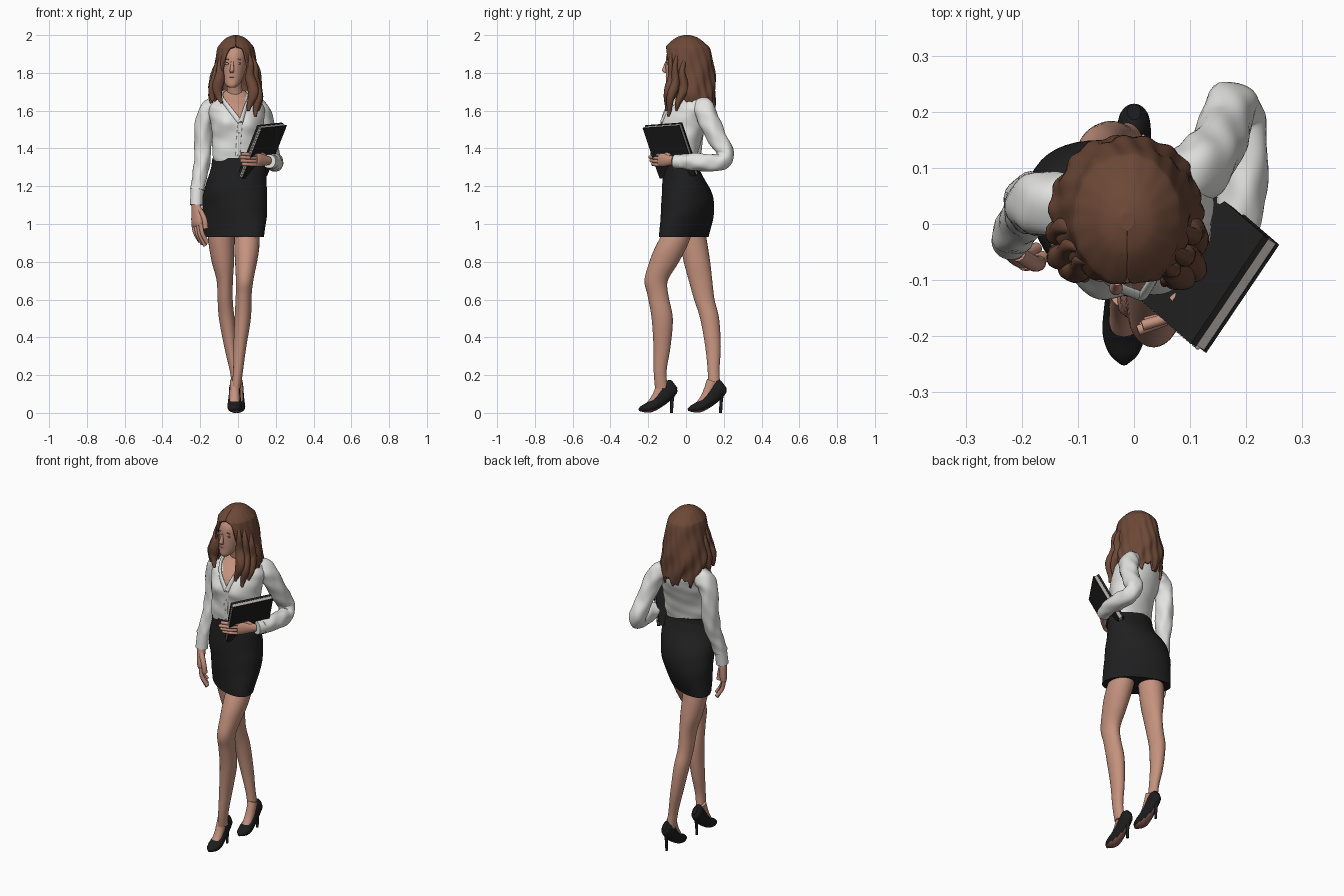
import bpy, bmesh
from math import sin, cos, pi, exp, radians
from mathutils import Vector, Matrix

cube = bpy.data.objects.get("Cube")
if cube:
    bpy.data.objects.remove(cube, do_unlink=True)


def material(name, r, g, b):
    mat = bpy.data.materials.new(name)
    mat.use_nodes = True
    mat.diffuse_color = (r, g, b, 1)
    bsdf = mat.node_tree.nodes["Principled BSDF"]
    bsdf.inputs["Base Color"].default_value = (r, g, b, 1)
    bsdf.inputs["Roughness"].default_value = .7
    return mat


SKIN = material("skin", .56, .29, .21)
HAIR = material("brown hair", .15, .065, .038)
WHITE = material("white cloth", .76, .76, .74)
BLACK = material("black cloth", .014, .014, .015)
SHOE = material("black leather", .012, .012, .013)
SOLE = material("brown sole", .26, .11, .08)
PAPER = material("grey paper", .42, .38, .35)
LIPS = material("lips", .47, .22, .165)


def finish(name, bm, *mats, smooth=True, rule=None):
    """Turn a bmesh into a linked object; rule picks the material of a face."""
    bmesh.ops.recalc_face_normals(bm, faces=bm.faces[:])
    for f in bm.faces:
        f.smooth = smooth and len(f.verts) < 5
        if rule:
            f.material_index = rule(f.calc_center_median(), f.normal)
    mesh = bpy.data.meshes.new(name)
    bm.to_mesh(mesh)
    bm.free()
    for m in mats:
        mesh.materials.append(m)
    obj = bpy.data.objects.new(name, mesh)
    bpy.context.collection.objects.link(obj)
    return obj


def spline(rows, steps):
    """Catmull-Rom through rows of any width."""
    rows = [Vector(r) for r in rows]
    out = []
    for i in range(len(rows) - 1):
        b, c = rows[i], rows[i + 1]
        a = rows[i - 1] if i else b
        d = rows[i + 2] if i + 2 < len(rows) else c
        for s in range(steps):
            t = s / steps
            out.append(b + (c - a) * (t / 2) + (a * 2 - b * 5 + c * 4 - d) * (t * t / 2)
                       + (b * 3 - a - c * 3 + d) * (t ** 3 / 2))
    return out + [rows[-1]]


def sweep(name, rows, *mats, hint=None, yaw=0, seg=28, steps=5, fold=0, rule=None):
    """Skin ellipses (x, y, z, a, b) along a path; level rings without a hint."""
    rows = spline(rows, steps)
    bm = bmesh.new()
    rings = []
    for i, r in enumerate(rows):
        p = Vector(r[:3])
        u, v = Vector((cos(yaw), sin(yaw), 0)), Vector((-sin(yaw), cos(yaw), 0))
        if hint:
            tan = Vector(rows[min(i + 1, len(rows) - 1)][:3]) - Vector(rows[max(i - 1, 0)][:3])
            tan.normalize()
            u = Vector(hint)
            u = (u - tan * u.dot(tan)).normalized()
            v = tan.cross(u)
        ring = []
        for k in range(seg):
            a = 2 * pi * k / seg
            w = 1 + fold * (sin(i * .75 + 3 * a) + sin(i * .4 - 4 * a + 1)) / 2
            ring.append(bm.verts.new(p + u * (cos(a) * r[3] * w) + v * (sin(a) * r[4] * w)))
        rings.append(ring)
    for lo, hi in zip(rings, rings[1:]):
        for k in range(seg):
            n = (k + 1) % seg
            bm.faces.new((lo[k], lo[n], hi[n], hi[k]))
    bm.faces.new(rings[0])
    bm.faces.new(rings[-1])
    return finish(name, bm, *mats, rule=rule)


def ball(name, centre, size, mat):
    bm = bmesh.new()
    m = Matrix.Translation(centre) @ Matrix.Diagonal((*size, 1))
    bmesh.ops.create_uvsphere(bm, u_segments=20, v_segments=12, radius=1, matrix=m)
    return finish(name, bm, mat)


def tube(name, path, radius, mat, hint, flat=1, **kw):
    return sweep(name, [(*p, radius, radius * flat) for p in path], mat, hint=hint, **kw)


# Legs, each a stack of level rings
sweep("left_leg", [(.045, -.025, 1, .062, .065), (.047, -.055, .93, .067, .08), (.046, -.088, .86, .065, .083),
                   (.042, -.12, .79, .057, .077), (.035, -.158, .7, .046, .062), (.03, -.148, .62, .042, .055),
                   (.025, -.126, .5, .043, .056), (.01, -.127, .35, .034, .045), (0, -.137, .22, .026, .034),
                   (-.01, -.13, .13, .025, .034)], SKIN)
sweep("right_leg", [(-.085, .025, 1, .065, .07), (-.09, .037, .92, .068, .072), (-.08, .058, .8, .059, .07),
                    (-.07, .077, .7, .043, .062), (-.068, .097, .6, .04, .054), (-.06, .125, .5, .041, .05),
                    (-.04, .143, .35, .033, .041), (-.018, .146, .22, .025, .031), (-.006, .15, .13, .025, .034)], SKIN)

# High-heeled shoes: tapered upper, brown underside, thin heel, bare instep
for side, x, toe in (("left", -.018, -.25), ("right", 0, .01)):
    profile = [(0, .016, .006, .006), (.02, .022, .027, .018), (.055, .03, .038, .029), (.095, .054, .036, .034),
               (.135, .094, .031, .043), (.172, .137, .028, .043), (.19, .152, .012, .024)]
    sweep(side + "_shoe", [(x, toe + d, z, w, h) for d, z, w, h in profile], SHOE, SOLE,
          hint=(1, 0, 0), rule=lambda c, n: int(n.z < -.74))
    sweep(side + "_heel", [(x, toe + .178, .13, .022, .02), (x, toe + .176, .07, .009, .01),
                           (x, toe + .173, 0, .007, .008)], SHOE)
    sweep(side + "_instep", [(x, toe + .13, .17, .025, .03), (x, toe + .1, .095, .026, .026),
                             (x, toe + .06, .044, .026, .018)], SKIN, hint=(1, 0, 0))

# Pencil skirt, its hem swung forward over the leading leg, with waistband
skirt = sweep("skirt", [(0, -.03, 1.34, .133, .083), (0, -.02, 1.27, .15, .1), (-.014, .002, 1.18, .167, .129),
                        (-.016, .01, 1.1, .171, .136), (-.02, .003, 1.02, .169, .127), (-.025, -.014, .93, .164, .108)],
              BLACK, seg=48, fold=.012)
for v in skirt.data.vertices:
    v.co.y -= (v.co.x + .02) * .45 * max(0, (1.25 - v.co.z) / .32)
sweep("waistband", [(0, -.03, 1.35, .135, .085), (0, -.029, 1.31, .141, .089)], BLACK, seg=48, steps=1)


# Blouse body with an open V of skin at the neck and a softly raised bust
def open_neck(c, n):
    mid = .012 - .25 * (c.z - 1.55)
    return int(c.y < .03 and c.z > 1.55 + 2 * abs(c.x - mid) or c.z > 1.695)


blouse = sweep("blouse_body", [(0, -.028, 1.32, .125, .076), (0, -.025, 1.38, .138, .088), (0, -.015, 1.46, .137, .1),
                               (-.005, .002, 1.54, .142, .114), (-.008, .02, 1.61, .15, .112),
                               (-.01, .038, 1.655, .125, .088), (-.013, .042, 1.685, .075, .062),
                               (-.015, .04, 1.71, .045, .045)], WHITE, SKIN,
               yaw=radians(11), seg=96, steps=9, fold=.016, rule=open_neck)
for v in blouse.data.vertices:
    if v.co.y < 0:
        for x in (.065, -.07):
            v.co.y -= .026 * exp(-((v.co.x - x) ** 2 + (v.co.z - 1.535) ** 2) / .003)
sweep("neck", [(-.01, .04, 1.64, .055, .05), (-.018, .02, 1.71, .041, .044), (-.02, .0, 1.8, .043, .05)], SKIN)

# Collar and placket follow the blouse surface
bpy.context.view_layer.update()


def on_blouse(path, lift=.004):
    out = []
    for p in path:
        hit, spot, normal, _ = blouse.closest_point_on_mesh(Vector(p))
        out.append(spot + normal * lift)
    return out


tube("left_collar", on_blouse([(-.01, .12, 1.7), (.06, .07, 1.7), (.06, -.03, 1.67), (.037, -.08, 1.61),
                               (.016, -.13, 1.54)]), .013, WHITE, (0, .2, 1), .6)
tube("right_collar", on_blouse([(-.01, .12, 1.7), (-.08, .06, 1.7), (-.085, -.04, 1.67), (-.045, -.1, 1.61),
                                (.01, -.13, 1.54)]), .013, WHITE, (0, .2, 1), .6)
front = on_blouse([(.012, -.14, 1.54), (.008, -.14, 1.48), (.004, -.13, 1.42), (0, -.13, 1.36)], .002)
tube("placket", front, .012, WHITE, (1, 0, 0), .3)
for i, p in enumerate(front):
    ball("button_%d" % (i + 1), p + Vector((0, -.003, 0)), (.004, .003, .004), WHITE)

# Sleeves and cuffs
sweep("right_sleeve", [(-.1, .035, 1.63, .045, .055), (-.15, .035, 1.605, .052, .058), (-.18, .036, 1.54, .046, .055),
                       (-.185, .036, 1.43, .046, .052), (-.19, .022, 1.33, .043, .048), (-.204, .0, 1.25, .038, .042),
                       (-.216, -.018, 1.18, .038, .038)], WHITE, hint=(1, 0, 0), fold=.07, steps=7)
tube("right_cuff", [(-.216, -.018, 1.19), (-.218, -.024, 1.15), (-.22, -.03, 1.1)], .034, WHITE, (1, 0, 0))
sweep("left_sleeve", [(.07, .075, 1.63, .045, .055), (.112, .095, 1.605, .053, .058), (.14, .125, 1.54, .05, .055),
                      (.16, .167, 1.45, .047, .05), (.172, .208, 1.378, .046, .046), (.188, .187, 1.33, .045, .044),
                      (.196, .11, 1.325, .044, .047), (.19, .03, 1.33, .041, .044), (.178, -.03, 1.33, .036, .037)],
      WHITE, hint=(1, 0, 0), fold=.07, steps=7)
tube("left_cuff", [(.183, -.01, 1.33), (.175, -.035, 1.33), (.165, -.06, 1.332)], .037, WHITE, (0, 0, 1))


# Hands: flat palm, four curled fingers and a thumb
def hand(name, wrist, fwd, side, curl, size):
    w, f, s, c = Vector(wrist), Vector(fwd).normalized(), Vector(side).normalized(), Vector(curl).normalized()
    f, s, c = f * size, s * size, c * size
    palm = [(0, .022, .02), (.04, .03, .019), (.085, .036, .017), (.105, .03, .012)]
    sweep(name + "_palm", [(*(w + f * d), a * size, b * size) for d, a, b in palm], SKIN, hint=s)
    for i in range(4):
        root = w + f * .095 + s * (.018 * (i - 1.5))
        reach = .1 - .012 * abs(i - 1.2)
        tube("%s_finger_%d" % (name, i + 1), [root, root + f * reach * .5 + c * .008, root + f * reach + c * .035],
             .0095 * size, SKIN, s, seg=12)
    root = w + f * .025 - s * .02
    tube(name + "_thumb", [root, root + f * .045 - s * .02 + c * .012, root + f * .09 - s * .018 + c * .02],
         .012 * size, SKIN, c, seg=12)


hand("right_hand", (-.221, -.03, 1.11), (.04, -.14, -1), (-.6, .8, 0), (.6, .5, 0), 1.18)
hand("left_hand", (.163, -.065, 1.335), (-.66, -.75, .05), (0, 0, -1), (-.83, .56, 0), 1)

# Notebook tilted against the waist
along = Vector((.56, .83, .06)).normalized()
down = Vector((-.1, .1, -.27))
down = (down - along * down.dot(along)).normalized()
inward = along.cross(down)
frame = Matrix((along, down, inward)).transposed().to_4x4()
frame.translation = (.128, -.08, 1.389)


def slab(name, depth, thick, length, height, mat):
    bm = bmesh.new()
    m = frame @ Matrix.Translation((0, 0, depth)) @ Matrix.Diagonal((length, height, thick, 1))
    bmesh.ops.create_cube(bm, size=1, matrix=m)
    finish(name, bm, mat, smooth=False)


slab("notebook_inner_cover", .012, .012, .233, .3, BLACK)
slab("notebook_pages", -.003, .018, .229, .296, PAPER)
slab("notebook_outer_cover", -.015, .006, .233, .3, BLACK)
for i in range(18):
    ball("binding_ring_%d" % (i + 1), frame @ Vector((-.116, -.138 + i * .016, -.003)), (.005, .005, .004), PAPER)

# Head and face
sweep("head", [(-.031, -.078, 1.722, .016, .018), (-.031, -.066, 1.735, .034, .038), (-.028, -.045, 1.765, .051, .06),
               (-.025, -.025, 1.805, .062, .082), (-.022, -.014, 1.85, .068, .093), (-.02, -.008, 1.9, .068, .094),
               (-.02, 0, 1.94, .055, .075), (-.02, 0, 1.97, .02, .02)], SKIN, seg=40)
sweep("nose", [(-.03, -.104, 1.86, .006, .006), (-.031, -.11, 1.835, .009, .009), (-.032, -.114, 1.812, .012, .013),
               (-.032, -.106, 1.8, .009, .008)], SKIN, seg=16)
ball("upper_lip", (-.031, -.1, 1.779), (.018, .008, .004), LIPS)
ball("lower_lip", (-.031, -.098, 1.772), (.015, .008, .005), LIPS)
for side, x in (("left", .002), ("right", -.06)):
    ball(side + "_eyelid", (x, -.093, 1.849), (.014, .008, .007), SKIN)
    for part, z, r in (("lash", 1.85, .0015), ("brow", 1.869, .002)):
        tube("%s_%s" % (side, part), [(x - .013, -.097, z), (x, -.101, z + .004), (x + .013, -.097, z)], r, HAIR,
             (0, 0, 1), seg=8)

# Hair shell: rings (x, y, z, a, b, half opening in degrees) parted around the face
shell = spline([(-.012, .005, 2, .012, .015, 0), (-.012, .005, 1.985, .05, .06, 0), (-.012, .006, 1.945, .089, .108, 2),
                (-.012, .009, 1.92, .099, .121, 24), (-.012, .012, 1.86, .108, .131, 34),
                (-.017, .02, 1.76, .126, .136, 42), (-.012, .035, 1.68, .132, .12, 52),
                (-.003, .055, 1.6, .11, .095, 72)], 7)
bm = bmesh.new()
grid = []
for i, (x, y, z, a, b, gap) in enumerate(shell):
    low = i / len(shell)
    row = []
    for k in range(121):
        t = radians(gap) + (2 * pi - 2 * radians(gap)) * k / 120
        w = 1 + low * (.025 * sin(17 * t + 20 * z) + .05 * low * sin(6 * t - 34 * z))
        drop = low ** 6 * (.025 * sin(7 * t) + .012 * sin(19 * t))
        row.append(bm.verts.new((x + sin(t) * a * w, y - cos(t) * b * w, z + drop)))
    grid.append(row)
for lo, hi in zip(grid, grid[1:]):
    for k in range(120):
        bm.faces.new((lo[k], lo[k + 1], hi[k + 1], hi[k]))
bm.faces.new(grid[0][:-1])
hair = finish("hair_shell", bm, HAIR)
hair.modifiers.new("thickness", "SOLIDIFY").thickness = .012

# Wavy front locks growing out of the shell
locks = [[(.055, -.075, 1.91), (.066, -.08, 1.81), (.076, -.088, 1.7), (.06, -.112, 1.6)],
         [(.07, -.05, 1.91), (.086, -.055, 1.81), (.098, -.07, 1.7), (.098, -.1, 1.57)],
         [(.08, -.01, 1.9), (.096, -.015, 1.8), (.106, -.02, 1.7), (.104, -.05, 1.6)],
         [(-.08, -.07, 1.9), (-.098, -.072, 1.81), (-.105, -.08, 1.73), (-.09, -.095, 1.64)],
         [(-.09, -.045, 1.9), (-.114, -.045, 1.8), (-.13, -.055, 1.73), (-.13, -.07, 1.65)],
         [(-.092, -.01, 1.9), (-.118, -.01, 1.8), (-.135, -.01, 1.72), (-.135, -.025, 1.64)]]
for i, path in enumerate(locks):
    rows = []
    for p, r in zip(spline(path, 4), spline([(.006, 0), (.02, 0), (.029, 0), (.007, 0)], 4)):
        wave = sin(38 * p.z + i) * .006
        rows.append((p.x + wave, p.y - wave, p.z, r.x, r.x * .85))
    sweep("hair_lock_%d" % (i + 1), rows, HAIR, hint=(1, 0, 0), seg=18, steps=3, fold=.06)
